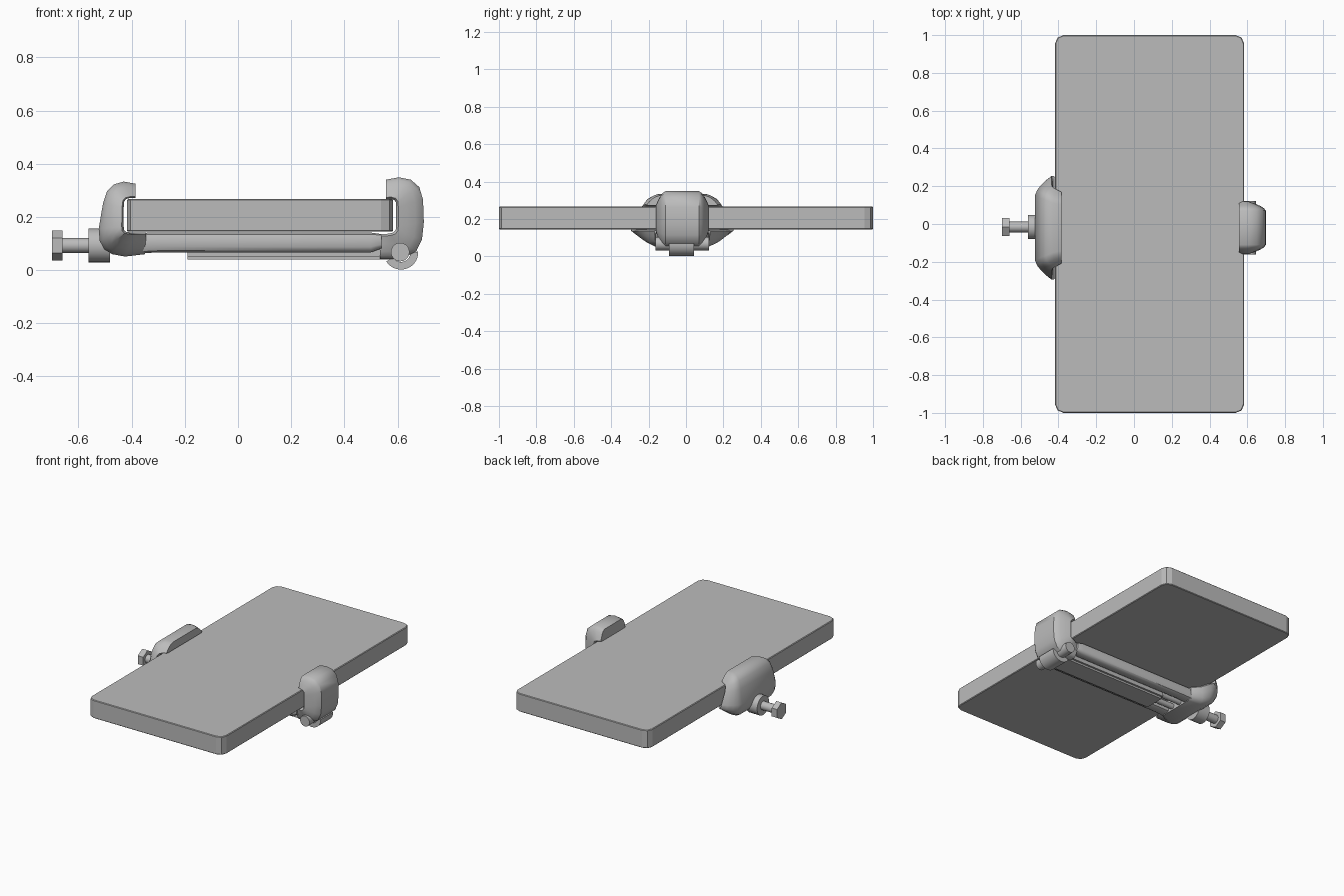
import bpy, bmesh, math
from mathutils import Matrix

if "Cube" in bpy.data.objects:
    bpy.data.objects.remove(bpy.data.objects["Cube"])

CY = -0.02  # clamp centre line in y
grey = bpy.data.materials.new("plain grey")
grey.diffuse_color = (0.5, 0.5, 0.5, 1)
grey.use_nodes = True
grey.node_tree.nodes["Principled BSDF"].inputs["Base Color"].default_value = grey.diffuse_color


def finish(bm, name, smooth=None):
    bmesh.ops.recalc_face_normals(bm, faces=bm.faces)
    mesh = bpy.data.meshes.new(name)
    bm.to_mesh(mesh)
    bm.free()
    ob = bpy.data.objects.new(name, mesh)
    bpy.context.collection.objects.link(ob)
    mesh.materials.append(grey)
    if smooth:
        bpy.ops.object.select_all(action='DESELECT')
        ob.select_set(True)
        bpy.context.view_layer.objects.active = ob
        bpy.ops.object.shade_smooth_by_angle(angle=math.radians(smooth))
    return ob


def loft(name, rings, smooth=40):
    bm = bmesh.new()
    rows = [[bm.verts.new(p) for p in ring] for ring in rings]
    n = len(rows[0])
    for a, b in zip(rows, rows[1:]):
        for i in range(n):
            j = (i + 1) % n
            bm.faces.new((a[i], a[j], b[j], b[i]))
    bm.faces.new(rows[0])
    bm.faces.new(rows[-1])
    return finish(bm, name, smooth)


def jaw(name, stations):
    """Each station: outer x, z, inner x, z, outer half width, inner half width."""
    rings = []
    for ox, oz, ix, iz, wo, wi in stations:
        half = [(0, wo * 0.82), (0.12, wo * 0.95), (0.3, wo * 0.8 + wi * 0.2),
                (0.6, wo * 0.35 + wi * 0.65), (0.92, wi), (1, wi * 0.93)]
        full = half + [(t, -w) for t, w in reversed(half)]
        rings.append([(ox + (ix - ox) * t, CY + w, oz + (iz - oz) * t) for t, w in full])
    return loft(name, rings)


def cylinder(name, axis, centre, radius, length, sides=20, smooth=40, turn=0):
    bm = bmesh.new()
    rot = Matrix.Rotation(math.pi / 2, 4, 'Y' if axis == 'x' else 'X')
    m = Matrix.Translation(centre) @ rot @ Matrix.Rotation(turn, 4, 'Z')
    bmesh.ops.create_cone(bm, cap_ends=True, segments=sides, radius1=radius,
                          radius2=radius, depth=length, matrix=m)
    return finish(bm, name, smooth)


def box(name, lo, hi, bevel=0.0):
    bm = bmesh.new()
    size = [b - a for a, b in zip(lo, hi)]
    mid = [(a + b) / 2 for a, b in zip(lo, hi)]
    bmesh.ops.create_cube(bm, size=1,
                          matrix=Matrix.Translation(mid) @ Matrix.Diagonal((*size, 1)))
    if bevel:
        upright = [e for e in bm.edges if abs(e.verts[0].co.z - e.verts[1].co.z) > 0.01]
        bmesh.ops.bevel(bm, geom=upright, offset=bevel, segments=2, profile=0.5, affect='EDGES')
        rim = [e for e in bm.edges if abs(e.verts[0].co.z - e.verts[1].co.z) < 1e-4]
        bmesh.ops.bevel(bm, geom=rim, offset=0.004, segments=1, affect='EDGES')
    return finish(bm, name)


# Flat slab held by the clamp
box("slab", (-0.418, -1, 0.145), (0.583, 1, 0.267), 0.045)

# Wide fixed jaw on the left, flaring towards its base
jaw("left_jaw", [
    (-0.385, 0.325, -0.385, 0.272, 0.15, 0.19),
    (-0.430, 0.333, -0.402, 0.272, 0.16, 0.20),
    (-0.468, 0.322, -0.420, 0.268, 0.18, 0.21),
    (-0.492, 0.298, -0.428, 0.258, 0.19, 0.22),
    (-0.508, 0.250, -0.430, 0.235, 0.20, 0.23),
    (-0.524, 0.155, -0.430, 0.165, 0.21, 0.27),
    (-0.520, 0.110, -0.428, 0.150, 0.21, 0.275),
    (-0.503, 0.078, -0.420, 0.144, 0.20, 0.275),
    (-0.473, 0.060, -0.405, 0.142, 0.19, 0.26),
    (-0.425, 0.051, -0.385, 0.141, 0.17, 0.20),
    (-0.350, 0.060, -0.345, 0.141, 0.14, 0.15)])

# Narrow sliding jaw on the right
jaw("right_jaw", [
    (0.556, 0.340, 0.556, 0.268, 0.11, 0.13),
    (0.605, 0.349, 0.575, 0.268, 0.11, 0.14),
    (0.650, 0.340, 0.588, 0.264, 0.11, 0.14),
    (0.682, 0.312, 0.594, 0.255, 0.11, 0.14),
    (0.696, 0.265, 0.595, 0.235, 0.11, 0.14),
    (0.699, 0.180, 0.595, 0.165, 0.11, 0.14),
    (0.692, 0.115, 0.593, 0.150, 0.11, 0.14),
    (0.670, 0.070, 0.585, 0.142, 0.11, 0.14),
    (0.630, 0.050, 0.572, 0.138, 0.11, 0.14),
    (0.580, 0.042, 0.555, 0.136, 0.11, 0.13),
    (0.535, 0.042, 0.530, 0.136, 0.11, 0.12)])

# Two rounded rails joining the jaws
for side, label in ((-1, "front"), (1, "back")):
    rings = []
    for x, w, lo, hi in ((-0.44, 0.045, 0.058, 0.140), (-0.30, 0.038, 0.066, 0.142),
                         (0.50, 0.038, 0.066, 0.142), (0.54, 0.028, 0.082, 0.136)):
        ring = []
        for k in range(12):
            a = math.tau * (k + 0.5) / 12
            c, s = math.cos(a), math.sin(a)
            y = math.copysign(abs(c) ** 0.6, c) * w
            z = (lo + hi) / 2 + math.copysign(abs(s) ** 0.6, s) * (hi - lo) / 2
            ring.append((x, CY + side * 0.105 + y, z))
        rings.append(ring)
    loft(label + "_rail", rings)

# Sliding plate between the rails, with a raised strip and guide rods
box("slide_plate", (-0.19, CY - 0.10, 0.052), (0.57, CY + 0.068, 0.085))
box("slide_strip", (-0.19, CY - 0.078, 0.040), (0.57, CY + 0.055, 0.052))
for side, label in ((-1, "front"), (1, "back")):
    cylinder(label + "_guide_rod", 'x', (-0.28, CY + side * 0.035, 0.085), 0.018, 0.26, 14)

# Hinge pin and the crescent-shaped hook below the right jaw
cylinder("hinge_pin", 'y', (0.61, CY, 0.068), 0.035, 0.284)
hook = []
for k in range(15):
    a = math.radians(212 + (362 - 212) * k / 14)
    ring = []
    for r, y in ((0.036, -0.09), (0.065, -0.09), (0.065, 0.042), (0.036, 0.042)):
        ring.append((0.613 + r * math.cos(a), y, 0.067 + r * math.sin(a)))
    hook.append(ring)
loft("hook", hook)

# Tightening screw: collar, shaft and hexagonal head
cylinder("screw_collar", 'x', (-0.522, CY + 0.004, 0.093), 0.064, 0.08, 24)
cylinder("screw_shaft", 'x', (-0.61, CY + 0.004, 0.093), 0.028, 0.12, 20)
cylinder("screw_head", 'x', (-0.68, CY + 0.004, 0.093), 0.056, 0.04, 6, None, math.pi / 6)
